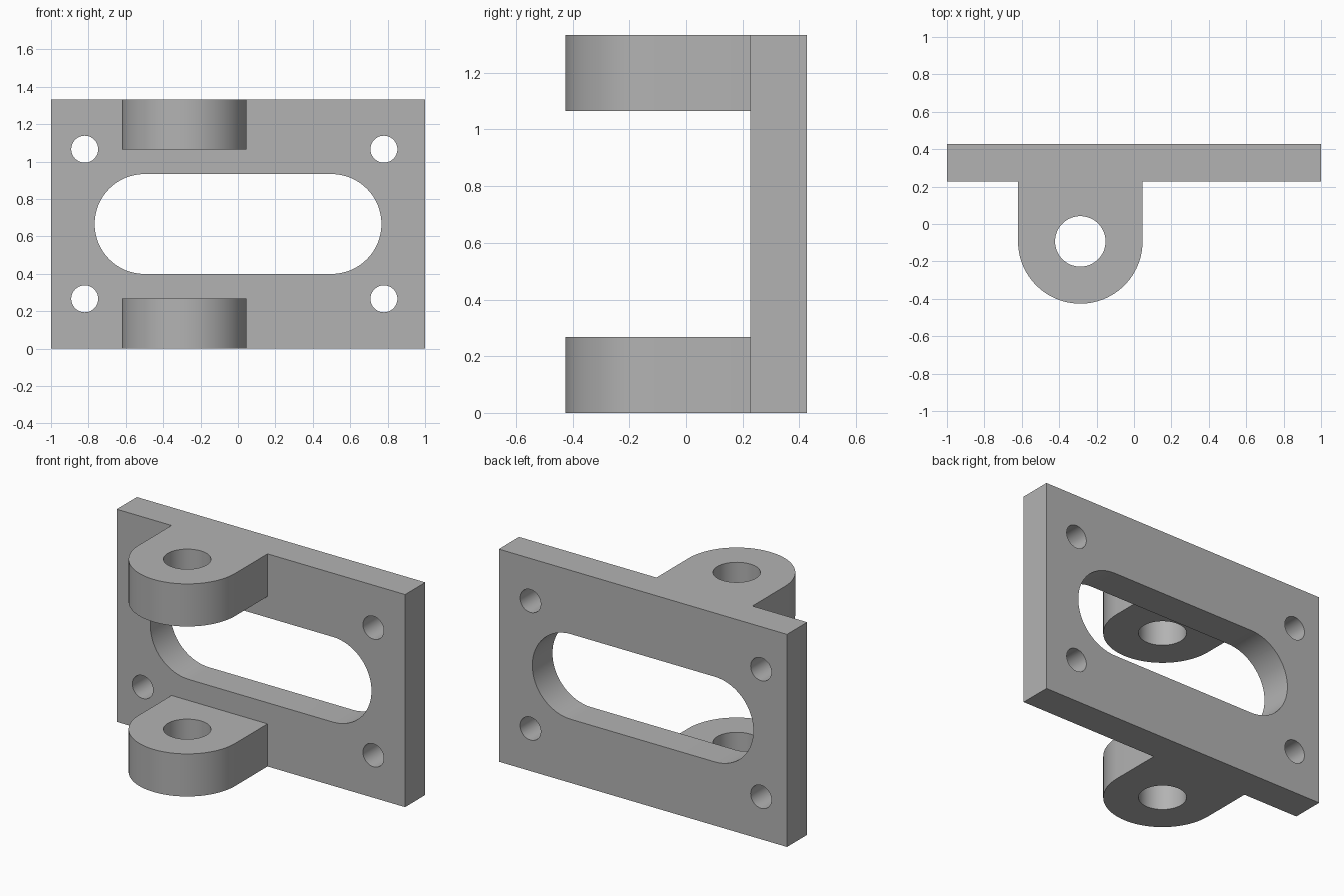
import bpy, bmesh, math
from mathutils import Matrix

cube = bpy.data.objects.get("Cube")
if cube:
    bpy.data.objects.remove(cube, do_unlink=True)

# Main sizes
WIDTH, HEIGHT = 2.0, 1.333
FRONT, BACK = 0.227, 0.427
LUG_X, LUG_Y, LUG_R, LUG_H = -0.287, -0.093, 0.333, 0.267

grey = bpy.data.materials.new("Plain grey")
grey.use_nodes = True
GREY = (0.45, 0.45, 0.45, 1)
grey.diffuse_color = GREY
grey.node_tree.nodes["Principled BSDF"].inputs["Base Color"].default_value = GREY


def arc(cx, cy, r, start, end, steps):
    """Points along an arc, angles in degrees."""
    angles = [math.radians(start + (end - start) * i / steps) for i in range(steps + 1)]
    return [(cx + r * math.cos(a), cy + r * math.sin(a)) for a in angles]


def circle(cx, cy, r, steps=64):
    return arc(cx, cy, r, 0, 360, steps)[:-1]


def prism(name, outline, low, high, upright=False):
    """Extrude an outline along z, or along y when upright."""
    bm = bmesh.new()
    face = bm.faces.new([bm.verts.new((u, v, low)) for u, v in outline])
    top = bmesh.ops.extrude_face_region(bm, geom=[face])["geom"]
    bmesh.ops.translate(bm, vec=(0, 0, high - low),
                        verts=[g for g in top if isinstance(g, bmesh.types.BMVert)])
    if upright:
        swap = Matrix(((1, 0, 0, 0), (0, 0, 1, 0), (0, 1, 0, 0), (0, 0, 0, 1)))
        bmesh.ops.transform(bm, matrix=swap, verts=bm.verts)
    bmesh.ops.recalc_face_normals(bm, faces=bm.faces)
    mesh = bpy.data.meshes.new(name)
    bm.to_mesh(mesh)
    bm.free()
    mesh.materials.append(grey)
    obj = bpy.data.objects.new(name, mesh)
    bpy.context.collection.objects.link(obj)
    return obj


def combine(target, tool, operation):
    """Apply a boolean and remove the tool."""
    mod = target.modifiers.new(operation.title(), "BOOLEAN")
    mod.operation, mod.object, mod.solver = operation, tool, "EXACT"
    bpy.context.view_layer.objects.active = target
    bpy.ops.object.modifier_apply(modifier=mod.name)
    bpy.data.objects.remove(tool, do_unlink=True)


# Back plate
half = WIDTH / 2
bracket = prism("hinge_bracket", [(-half, 0), (half, 0), (half, HEIGHT), (-half, HEIGHT)],
                FRONT, BACK, upright=True)

# Rounded lugs at bottom and top, sunk into the plate
sunk = (FRONT + BACK) / 2
lug = (arc(LUG_X, LUG_Y, LUG_R, 180, 360, 48)
       + [(LUG_X + LUG_R, sunk), (LUG_X - LUG_R, sunk)])
for name, z in (("bottom_lug", 0), ("top_lug", HEIGHT - LUG_H)):
    combine(bracket, prism(name, lug, z, z + LUG_H), "UNION")

# Pin hole through both lugs
combine(bracket, prism("pin_hole", circle(LUG_X, LUG_Y, 0.135), -0.1, HEIGHT + 0.1), "DIFFERENCE")

# Long slot through the plate
mid = HEIGHT / 2
slot = arc(0.5, mid, 0.267, -90, 90, 32) + arc(-0.5, mid, 0.267, 90, 270, 32)
combine(bracket, prism("slot", slot, FRONT - 0.05, BACK + 0.1, upright=True), "DIFFERENCE")

# Four screw holes
for x in (-0.82, 0.78):
    for z in (mid - 0.4, mid + 0.4):
        combine(bracket, prism("screw_hole", circle(x, z, 0.072, 48),
                               FRONT - 0.05, BACK + 0.1, upright=True), "DIFFERENCE")

# Smooth curved walls, sharp edges
bpy.ops.object.select_all(action="DESELECT")
bracket.select_set(True)
bpy.context.view_layer.objects.active = bracket
bpy.ops.object.shade_smooth_by_angle(angle=math.radians(30))
